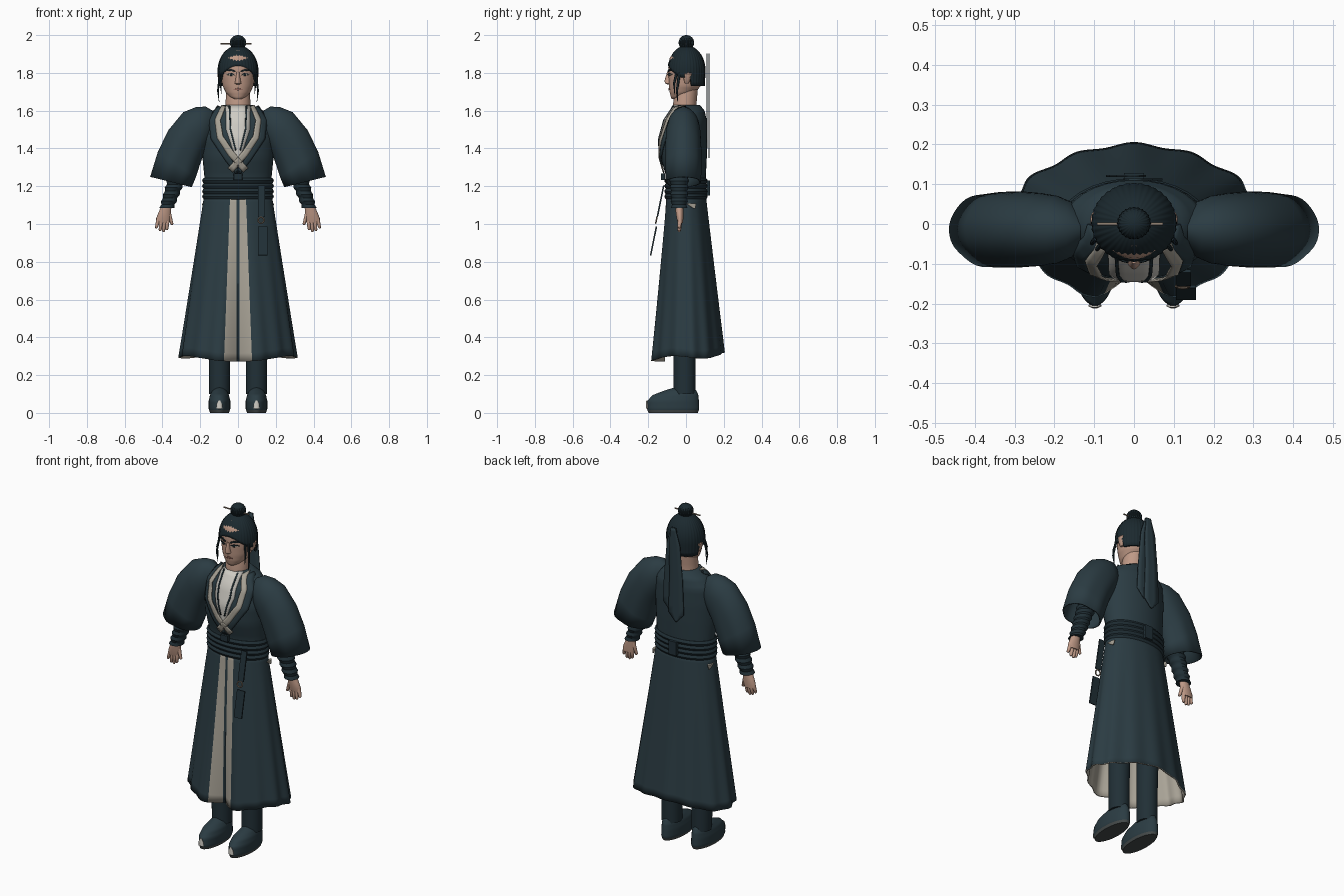
import bpy
from math import sin, cos, pi, sqrt, exp
from mathutils import Vector

cube = bpy.data.objects.get("Cube")
if cube:
    bpy.data.objects.remove(cube, do_unlink=True)


def material(name, r, g, b):
    m = bpy.data.materials.new(name)
    m.use_nodes = True
    m.diffuse_color = (r, g, b, 1)
    bsdf = next(n for n in m.node_tree.nodes if n.type == "BSDF_PRINCIPLED")
    bsdf.inputs["Base Color"].default_value = (r, g, b, 1)
    bsdf.inputs["Roughness"].default_value = 0.8
    return m


ROBE = material("dark teal cloth", .024, .045, .056)
HAIR = material("blue black hair", .011, .022, .028)
BELT = material("dark belt leather", .015, .029, .037)
LINING = material("beige lining", .40, .37, .31)
SHIRT = material("off white shirt", .62, .60, .55)
SKIN = material("skin", .52, .32, .24)
LIPS = material("lips", .33, .15, .12)
SOLE = material("grey sole", .06, .07, .07)
METAL = material("dull bronze", .25, .19, .14)
parts = []


def mesh(name, verts, faces, mats, mirror=False, thick=0, offset=-1, inner=0, rule=None):
    """Make an object, with optional mirroring and shell thickness."""
    me = bpy.data.meshes.new(name)
    me.from_pydata([tuple(v) for v in verts], [], faces)
    for m in mats:
        me.materials.append(m)
    if rule:
        for p in me.polygons:
            p.material_index = rule(p)
    ob = bpy.data.objects.new(name, me)
    bpy.context.collection.objects.link(ob)
    if mirror:
        ob.modifiers.new("mirror", "MIRROR")
    if thick:
        so = ob.modifiers.new("shell", "SOLIDIFY")
        so.thickness, so.offset = thick, offset
        so.material_offset = so.material_offset_rim = inner
    parts.append(ob)
    return ob


def loft(name, rings, mats, caps=(True, True), **kw):
    """Skin a stack of closed rings, listed from bottom to top."""
    n = len(rings[0])
    faces = [(i*n + j, i*n + (j+1) % n, (i+1)*n + (j+1) % n, (i+1)*n + j)
             for i in range(len(rings)-1) for j in range(n)]
    if caps[0]:
        faces.append(tuple(reversed(range(n))))
    if caps[1]:
        faces.append(tuple(range((len(rings)-1)*n, len(rings)*n)))
    return mesh(name, [v for r in rings for v in r], faces, mats, **kw)


def ring(z, rx, ry, yc=0, x=0, n=32, wave=0, count=0):
    pts = []
    for j in range(n):
        a = 2*pi*j/n
        k = 1 + wave*cos(count*a)
        pts.append(Vector((x + rx*k*cos(a), yc + ry*k*sin(a), z)))
    return pts


def at(profile, z):
    """Interpolate a (z, rx, ry, yc) profile listed bottom to top."""
    z = min(max(z, profile[0][0]), profile[-1][0])
    for a, b in zip(profile, profile[1:]):
        if z <= b[0]:
            t = (z-a[0])/(b[0]-a[0])
            return [p + (q-p)*t for p, q in zip(a[1:], b[1:])]


def body(name, profile, mats, x=0, steps=4, **kw):
    zs = [a[0] + (b[0]-a[0])*k/steps for a, b in zip(profile, profile[1:]) for k in range(steps)]
    zs.append(profile[-1][0])
    return loft(name, [ring(z, *at(profile, z), x=x) for z in zs], mats, **kw)


def front(profile, x0=0):
    def surf(x, z):
        rx, ry, yc = at(profile, z)
        return yc - ry*sqrt(max(0, 1 - ((x-x0)/rx)**2))
    return surf


def strip(name, surf, path, mat, off=.004, mirror=False):
    """Thin plate along an (x, z, width) path, laid on a surface."""
    pts = [Vector(a).lerp(Vector(b), k/5) for a, b in zip(path, path[1:]) for k in range(5)]
    pts.append(Vector(path[-1]))
    verts, cross = [], (-.5, -.17, .17, .5)
    for i, p in enumerate(pts):
        d = pts[min(i+1, len(pts)-1)] - pts[max(i-1, 0)]
        d = Vector((d.x, d.y)).normalized()
        for t in cross:
            x, z = p.x - d.y*p.z*t, p.y + d.x*p.z*t
            verts.append((x, surf(x, z) - off, z))
    faces = [(4*i+j, 4*i+j+1, 4*i+j+5, 4*i+j+4) for i in range(len(pts)-1) for j in range(3)]
    return mesh(name, verts, faces, [mat], mirror=mirror, thick=.005, offset=0)


# Boots and legs
FOOT = [(0, .05, .13, -.068), (.02, .057, .138, -.068), (.065, .057, .136, -.068),
        (.095, .05, .12, -.055), (.118, .038, .085, -.03), (.135, .02, .05, -.01)]
body("shoe", FOOT, [ROBE, SOLE], x=.098, mirror=True, rule=lambda p: int(p.center.z < .015))
strip("toe_patch", front(FOOT, .098), [(.098, .022, .032), (.098, .045, .028), (.098, .066, .008)],
      SHIRT, mirror=True)
body("leg", [(.1, .055, .057, -.008), (.3, .057, .058, -.008), (.6, .06, .06, 0)],
     [BELT], x=.098, mirror=True)

# Pleated skirt, lined in beige and open at the front
COLS, ROWS = 160, 20
rings = []
for i in range(ROWS+1):
    t = 1 - i/ROWS
    row = []
    for j in range(COLS):
        a = 2*pi*j/COLS
        f = abs(a - 1.5*pi)
        k = 1 + .022*t*cos(13*(a - pi/2)) + .01*t*sin(5*a)
        k += .10*t*exp(-((f-.38)/.16)**2)
        k -= .27*t*max(0, 1 - f/.27)
        z = 1.16 - (.865 + .012*sin(3*a) - .012*sin(a))*t
        row.append(Vector(((.178 + .132*t)*k*cos(a), .012*t + (.104 + .084*t)*k*sin(a), z)))
    rings.append(row)


def skirt_rule(p):
    f = abs(p.index % COLS + .5 - .75*COLS)
    return int(.6 < f < 6 and p.center.z < 1.16)


loft("skirt", rings, [ROBE, LINING], caps=(False, False), thick=.008, inner=1, rule=skirt_rule)
loft("hip_slit", [ring(1.082, .003, .004, .045, x=.184), ring(1.108, .009, .03, .025, x=.181)],
     [LINING], mirror=True)

# Torso
TORSO = [(1.14, .172, .098, 0), (1.25, .178, .105, 0), (1.35, .188, .122, -.012),
         (1.45, .192, .126, -.014), (1.55, .178, .112, -.002), (1.60, .135, .09, .008),
         (1.63, .076, .07, .004)]
body("robe_torso", TORSO, [ROBE])
chest = front(TORSO)
strip("undershirt", chest, [(0, 1.628, .13), (0, 1.5, .125), (0, 1.4, .06), (0, 1.34, .01)], SHIRT)
strip("shirt_edge", chest, [(.045, 1.625, .008), (.04, 1.5, .008), (.012, 1.39, .008)],
      BELT, .007, True)
strip("collar_band", chest, [(.076, 1.625, .02), (.108, 1.55, .028), (.095, 1.46, .032),
                             (.035, 1.37, .034), (-.04, 1.285, .034)], LINING, .009, True)
strip("lapel", chest, [(.095, 1.62, .03), (.137, 1.55, .035), (.126, 1.455, .035),
                       (.055, 1.345, .03), (0, 1.27, .025)], ROBE, .007, True)

# Wide sleeves, cuff to shoulder, given by upper and lower edge points
EDGES = [((.465, 1.25), (.245, 1.195), .094), ((.425, 1.38), (.222, 1.25), .096),
         ((.37, 1.495), (.203, 1.31), .096), ((.29, 1.592), (.185, 1.36), .092),
         ((.225, 1.618), (.165, 1.40), .085), ((.172, 1.622), (.145, 1.44), .07),
         ((.135, 1.60), (.125, 1.47), .04)]
rings = []
for i, (o, q, ry) in enumerate(EDGES):
    o, q = Vector((o[0], 0, o[1])), Vector((q[0], 0, q[1]))
    fold = .035*max(0, 1 - i/4)
    row = []
    for j in range(48):
        a = 2*pi*j/48
        k = 1 + fold*cos(6*a + 1)
        row.append((o+q)/2 + (o-q)/2*cos(a) + Vector((0, -.014 + ry*k*sin(a), 0)))
    rings.append(row)
loft("sleeve", rings, [ROBE], caps=(False, True), mirror=True, thick=.008)

# Bracers with wrapped cords, and hands
rings = []
for i in range(29):
    t = i/28
    bulge = .0035*cos(2*pi*i/4)
    rings.append(ring(1.085 + .25*t, .037 + .016*t + bulge, .040 + .014*t + bulge, -.036,
                      x=.377 - .085*t))
loft("bracer", rings, [BELT], mirror=True)
loft("palm", [ring(1.005, .034, .014, -.03, .398), ring(1.03, .038, .018, -.032, .395),
              ring(1.06, .033, .02, -.034, .388), ring(1.1, .026, .022, -.036, .378)],
     [SKIN], mirror=True)
for name, x0, x1, z0, z1 in [("index_finger", .374, .377, 1.01, .967), ("middle_finger", .39, .394, 1.01, .958),
                             ("ring_finger", .407, .412, 1.01, .962), ("little_finger", .423, .432, 1.015, .977),
                             ("thumb", .366, .350, 1.06, .995)]:
    loft(name, [ring(z1, .004, .004, -.036, x1, 12), ring(z1+.006, .008, .009, -.036, x1, 12),
                ring(z0, .011, .012, -.032, x0, 12), ring(z0+.015, .009, .01, -.032, x0, 12)],
         [SKIN], mirror=True)

# Belt of four wrapped cords, knot and hanging ornament
for i in range(4):
    z = 1.145 + .028*i
    loft("belt_cord", [ring(z + .0145*s, .181 + .009*cos(s*pi/2), .106 + .009*cos(s*pi/2))
                       for s in (-1, -.6, 0, .6, 1)], [BELT])


def block(name, loc, size, mat, tilt=0):
    bpy.ops.mesh.primitive_cube_add(size=1, location=loc, rotation=(tilt, 0, 0))
    ob = bpy.context.object
    ob.name, ob.scale = name, size
    ob.data.materials.append(mat)
    bev = ob.modifiers.new("bevel", "BEVEL")
    bev.width = .004
    parts.append(ob)


block("belt_knot", (0, -.122, 1.25), (.045, .02, .035), BELT)
block("back_knot", (0, .118, 1.19), (.05, .02, .08), BELT)
block("sash_strap", (.125, -.135, 1.12), (.036, .008, .17), BELT, -.2)
block("sash_tassel", (.131, -.172, .91), (.05, .008, .155), BELT, -.2)
bpy.ops.mesh.primitive_torus_add(location=(.122, -.157, 1.02), rotation=(pi/2 - .2, 0, 0),
                                 major_radius=.016, minor_radius=.004,
                                 major_segments=24, minor_segments=8)
bpy.context.object.name = "sash_ring"
bpy.context.object.data.materials.append(METAL)
parts.append(bpy.context.object)

# Neck, head and face
body("neck", [(1.56, .07, .065, -.004), (1.64, .066, .062, -.006), (1.74, .06, .06, .005)], [SKIN])
HEAD = [(1.662, .022, .025, -.05), (1.672, .042, .042, -.038), (1.695, .064, .066, -.02),
        (1.73, .081, .084, -.006), (1.78, .09, .093, 0), (1.83, .092, .094, 0),
        (1.88, .084, .086, 0), (1.92, .05, .055, 0)]
body("head", HEAD, [SKIN])
face = front(HEAD)
loft("nose", [ring(1.738, .008, .008, -.09, n=16), ring(1.745, .018, .021, -.09, n=16),
              ring(1.758, .014, .022, -.092, n=16), ring(1.805, .007, .012, -.088, n=16)], [SKIN])
loft("ear", [ring(1.745, .006, .01, .004, .088, 16), ring(1.765, .013, .018, .006, .092, 16),
             ring(1.795, .015, .024, .01, .095, 16), ring(1.81, .006, .012, .012, .093, 16)],
     [SKIN], mirror=True)
strip("eye", face, [(.019, 1.787, .002), (.036, 1.79, .012), (.056, 1.79, .002)], LINING, .002, True)
strip("iris", face, [(.031, 1.79, .011), (.042, 1.79, .011)], HAIR, .004, True)
strip("upper_lid", face, [(.018, 1.79, .003), (.036, 1.797, .004), (.06, 1.792, .003)], HAIR, .004, True)
strip("eyebrow", face, [(.015, 1.807, .007), (.04, 1.816, .009), (.068, 1.811, .003)], HAIR, .003, True)
strip("mouth", face, [(-.023, 1.711, .002), (0, 1.714, .012), (.023, 1.711, .002)], LIPS, .002)

# Combed hair cap whose lower edge follows the hairline
N = 144
rings = []
for i in range(15):
    u = sin(i/14*pi/2)
    row = []
    for j in range(N):
        a = 2*pi*j/N
        y, x = sin(a), cos(a)
        low = 1.838 - .068*x*x if y < -.25 else 1.775 if y < .22 else 1.73
        z = low + (1.943 - low)*u
        k = sqrt(max(.004, 1 - ((z-1.81)/.135)**2)) if z > 1.81 else 1 - .6*(1.81-z)
        k *= 1 + .012*cos(36*a)
        row.append(Vector((.107*k*x, .003 + .1*k*y, z)))
    rings.append(row)
loft("hair_cap", rings, [HAIR], caps=(False, True), thick=.012)
loft("hair_bun", [ring(1.96 - .04*cos(pi*i/12), .001 + .041*sin(pi*i/12), .001 + .039*sin(pi*i/12),
                       .002, n=96, wave=.03, count=24) for i in range(13)], [HAIR])
for name, dx, dy, z in [("temple_lock", .103, -.045, 1.645), ("cheek_lock", .09, -.06, 1.685)]:
    loft(name, [ring(z, .001, .001, dy, dx - .003, 8), ring(z+.06, .005, .006, dy-.003, dx+.003, 8),
                ring(1.80, .006, .008, dy+.01, dx - .008, 8)], [HAIR], mirror=True)
bpy.ops.mesh.primitive_cylinder_add(vertices=12, radius=.004, depth=.165, location=(-.01, 0, 1.953),
                                    rotation=(0, pi/2, 0))
bpy.context.object.name = "hair_pin"
bpy.context.object.data.materials.append(METAL)
parts.append(bpy.context.object)

# Ribbon tails down the back
for name, x, y, tip in [("ribbon_tail_a", .022, .112, 1.40), ("ribbon_tail_b", -.02, .121, 1.35)]:
    strip(name, lambda px, pz: y, [(0, 1.9, .03), (x/2, 1.8, .07), (x, 1.6, .085),
                                   (x, tip + .05, .1), (x, tip, .008)], ROBE, 0)

# Smooth shading with crisp edges
bpy.ops.object.select_all(action="DESELECT")
for ob in parts:
    ob.select_set(True)
bpy.context.view_layer.objects.active = parts[0]
bpy.ops.object.shade_smooth_by_angle(angle=.7)
